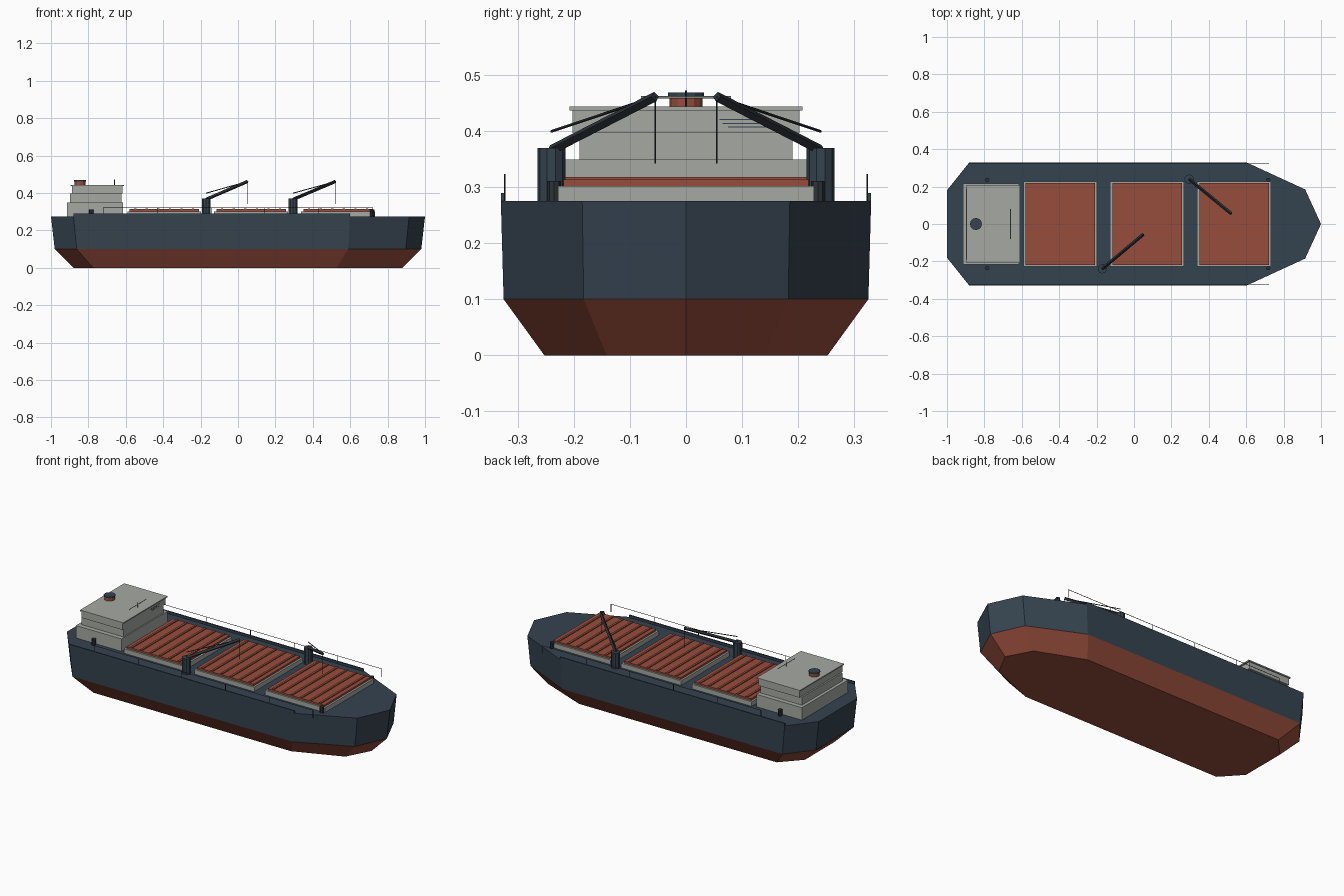
import bpy, bmesh
from mathutils import Vector

cube = bpy.data.objects.get("Cube")
if cube:
    bpy.data.objects.remove(cube, do_unlink=True)


def material(name, r, g, b):
    m = bpy.data.materials.new(name)
    m.use_nodes = True
    m.diffuse_color = (r, g, b, 1)
    m.node_tree.nodes["Principled BSDF"].inputs["Base Color"].default_value = (r, g, b, 1)
    return m


NAVY = material("navy paint", 0.036, 0.056, 0.078)
RED = material("oxide red", 0.31, 0.075, 0.046)
GREY = material("light grey paint", 0.38, 0.40, 0.365)
STEEL = material("dark steel", 0.026, 0.033, 0.04)

DECK = 0.275


def finish(name, bm, *mats):
    bmesh.ops.recalc_face_normals(bm, faces=bm.faces)
    me = bpy.data.meshes.new(name)
    bm.to_mesh(me)
    bm.free()
    for m in mats:
        me.materials.append(m)
    ob = bpy.data.objects.new(name, me)
    bpy.context.collection.objects.link(ob)
    return ob


def box(name, x, y, z, mat):
    """Box from (min, max) ranges on each axis."""
    bm = bmesh.new()
    bmesh.ops.create_cube(bm, size=1)
    for v in bm.verts:
        v.co = [(r[0] + r[1]) / 2 + c * (r[1] - r[0]) for r, c in zip((x, y, z), v.co)]
    return finish(name, bm, mat)


def bar(name, a, b, radius, mat, sides=6):
    """Prism running from point a to point b."""
    a, b = Vector(a), Vector(b)
    d = b - a
    bm = bmesh.new()
    bmesh.ops.create_cone(bm, cap_ends=True, segments=sides, radius1=radius,
                          radius2=radius, depth=d.length)
    rot = d.to_track_quat('Z', 'Y')
    for v in bm.verts:
        v.co = rot @ v.co + (a + b) / 2
    return finish(name, bm, mat)


# Hull: one outline lofted through three levels, red below the waterline
half = [(-1, 0.18), (-0.88, 0.33), (0.6, 0.33), (0.915, 0.185)]
outline = half + [(1, 0)] + [(x, -y) for x, y in reversed(half)]
bm = bmesh.new()
rings = [[bm.verts.new((x * sx, y * sy, z)) for x, y in outline]
         for z, sx, sy in ((0, 0.88, 0.765), (0.1, 0.98, 0.985), (DECK, 1, 1))]
for lo, hi in zip(rings, rings[1:]):
    for i in range(len(lo)):
        j = (i + 1) % len(lo)
        bm.faces.new((lo[i], lo[j], hi[j], hi[i]))
bm.faces.new(rings[0])
bm.faces.new(rings[-1])
for f in bm.faces:
    f.material_index = 1 if f.calc_center_median().z < 0.1 else 0
finish("hull", bm, NAVY, RED)

# Bulwarks, railings and bollards on both sides
for side, s in (("left", 1), ("right", -1)):
    box(side + "_bulwark", (-0.88, 0.6), sorted((s * 0.322, s * 0.33)), (DECK, 0.289), NAVY)
    bar(side + "_rail", (-0.72, s * 0.323, 0.322), (0.72, s * 0.323, 0.322), 0.0015, STEEL)
    for i in range(6):
        x = -0.72 + 0.288 * i
        bar(side + "_rail_post", (x, s * 0.323, DECK), (x, s * 0.323, 0.322), 0.0015, STEEL)
    for x in (-0.785, 0.717):
        bar(side + "_bollard", (x, s * 0.235, DECK), (x, s * 0.235, 0.311), 0.012, STEEL, 8)

# Cargo hatches: coaming, cover and cross ribs
for cx in (-0.395, 0.07, 0.535):
    box("hatch_coaming", (cx - 0.197, cx + 0.197), (-0.228, 0.228), (DECK, 0.302), GREY)
    box("hatch_cover", (cx - 0.186, cx + 0.186), (-0.218, 0.218), (0.302, 0.313), RED)
    for i in range(6):
        x = cx + (i - 2.5) * 0.062
        box("hatch_rib", (x - 0.006, x + 0.006), (-0.216, 0.216), (0.313, 0.318), RED)

# Deckhouse tiers with overhanging roof
for name, x0, x1, y, z0, z1 in (
        ("deckhouse", -0.915, -0.615, 0.217, DECK, 0.349),
        ("upper_deckhouse", -0.897, -0.622, 0.19, 0.349, 0.396),
        ("bridge", -0.888, -0.618, 0.202, 0.396, 0.436),
        ("bridge_roof", -0.895, -0.61, 0.208, 0.436, 0.443)):
    box(name, (x0, x1), (-y, y), (z0, z1), GREY)
for y0, y1, z in ((0.06, 0.15, 0.42), (0.065, 0.13, 0.413), (0.075, 0.145, 0.407)):
    box("window_slit", (-0.618, -0.617), (y0, y1), (z - 0.001, z + 0.001), NAVY)

# Funnel and signal mast
bar("funnel", (-0.845, 0, 0.443), (-0.845, 0, 0.461), 0.029, RED, 12)
bar("funnel_cap", (-0.845, 0, 0.461), (-0.845, 0, 0.468), 0.032, NAVY, 12)
bar("mast", (-0.66, 0, 0.443), (-0.66, 0, 0.472), 0.002, STEEL)
bar("mast_yard", (-0.66, -0.08, 0.46), (-0.66, 0.08, 0.46), 0.002, GREY)

# Deck cranes: post, boom, stay and hoist line
for x, y, tx, ty in ((-0.17, -0.24, 0.05, -0.055), (0.295, 0.24, 0.52, 0.055)):
    tip = (tx, ty, 0.461)
    bar("crane_post", (x, y, DECK), (x, y, 0.369), 0.025, NAVY, 10)
    bar("crane_boom", (x, y, 0.366), tip, 0.009, STEEL, 4)
    bar("crane_stay", (x, y, 0.399), tip, 0.0025, STEEL)
    bar("crane_hoist_line", tip, (tx, ty, 0.342), 0.0012, STEEL)
